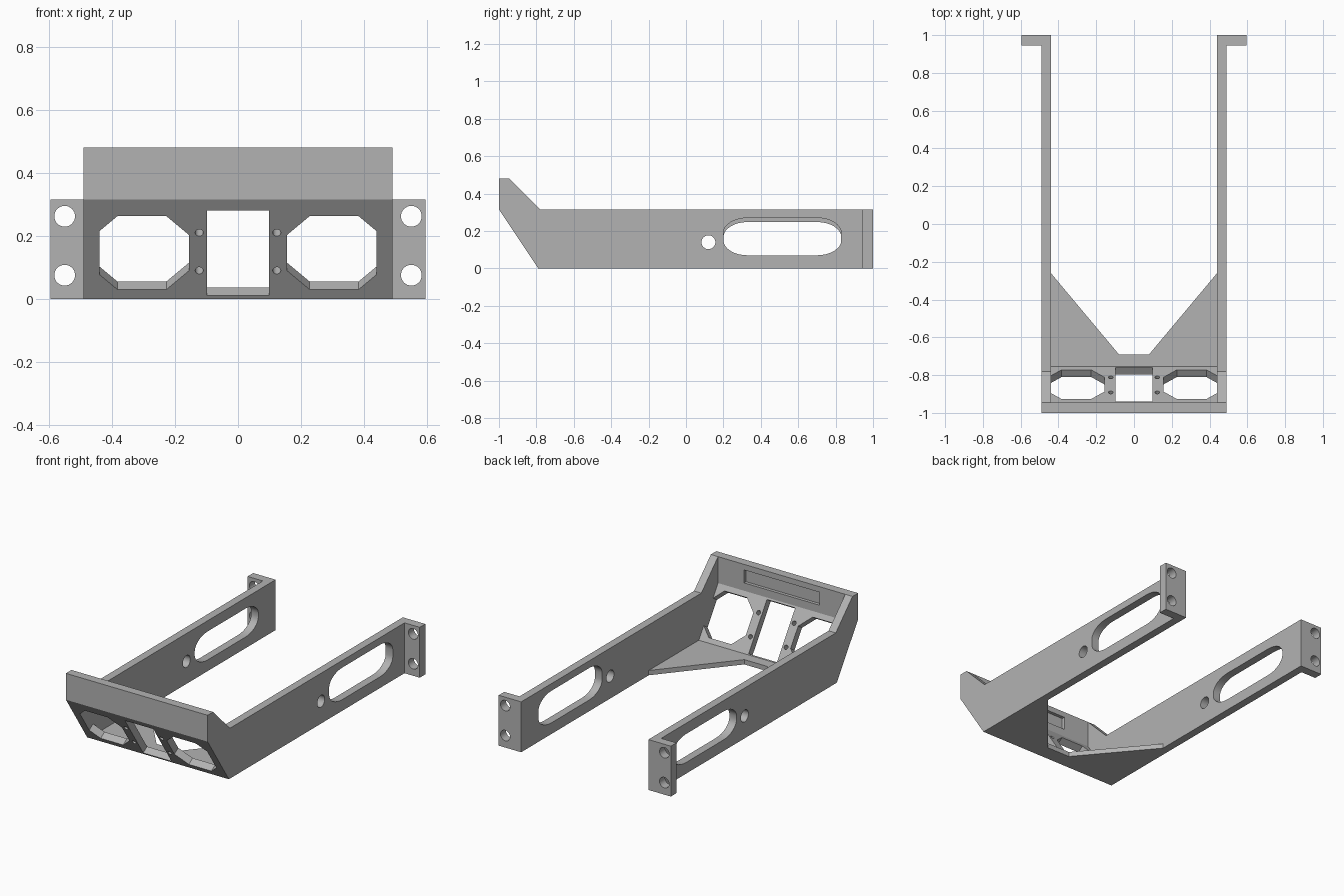
import bpy, bmesh, math
from mathutils import Matrix, Vector

cube = bpy.data.objects.get("Cube")
if cube:
    bpy.data.objects.remove(cube, do_unlink=True)

GREY = (0.45, 0.45, 0.45, 1)
mat = bpy.data.materials.new("plain_grey")
mat.use_nodes = True
mat.diffuse_color = GREY
mat.node_tree.nodes["Principled BSDF"].inputs["Base Color"].default_value = GREY

AXES = {"x": lambda u, v, d: (d, u, v),
        "y": lambda u, v, d: (u, d, v),
        "z": lambda u, v, d: (u, v, d)}


def prism(name, outline, axis, start, end, matrix=None):
    """Extrude a 2D outline along an axis."""
    bm = bmesh.new()
    place = AXES[axis]
    rings = [[bm.verts.new(place(u, v, d)) for u, v in outline] for d in (start, end)]
    n = len(outline)
    for ring in rings:
        bm.faces.new(ring)
    for i in range(n):
        j = (i + 1) % n
        bm.faces.new((rings[0][i], rings[0][j], rings[1][j], rings[1][i]))
    if matrix:
        bm.transform(matrix)
    bmesh.ops.recalc_face_normals(bm, faces=bm.faces)
    mesh = bpy.data.meshes.new(name)
    bm.to_mesh(mesh)
    bm.free()
    mesh.materials.append(mat)
    obj = bpy.data.objects.new(name, mesh)
    bpy.context.collection.objects.link(obj)
    return obj


def box(u0, u1, v0, v1):
    return [(u0, v0), (u1, v0), (u1, v1), (u0, v1)]


def chamfered(u0, u1, v0, v1, c):
    return [(u0 + c, v0), (u1 - c, v0), (u1, v0 + c), (u1, v1 - c),
            (u1 - c, v1), (u0 + c, v1), (u0, v1 - c), (u0, v0 + c)]


def rounded(u0, u1, v0, v1, ru, rv, steps=8):
    pts = []
    corners = [(u1 - ru, v1 - rv), (u0 + ru, v1 - rv), (u0 + ru, v0 + rv), (u1 - ru, v0 + rv)]
    for k, (cu, cv) in enumerate(corners):
        for s in range(steps + 1):
            a = (k + s / steps) * math.pi / 2
            pts.append((cu + ru * math.cos(a), cv + rv * math.sin(a)))
    return pts


def circle(u, v, r, n=32):
    return [(u + r * math.cos(i * math.tau / n), v + r * math.sin(i * math.tau / n))
            for i in range(n)]


def cut(obj, cutters):
    """Subtract the cutters, bake the result and remove the cutters."""
    for c in cutters:
        c.hide_render = True
        mod = obj.modifiers.new("cut", "BOOLEAN")
        mod.operation, mod.solver, mod.object = "DIFFERENCE", "EXACT", c
    bpy.context.view_layer.update()
    graph = bpy.context.evaluated_depsgraph_get()
    baked = bpy.data.meshes.new_from_object(obj.evaluated_get(graph))
    obj.modifiers.clear()
    obj.data = baked
    for c in cutters:
        bpy.data.objects.remove(c, do_unlink=True)
    bpy.ops.object.select_all(action="DESELECT")
    obj.select_set(True)
    bpy.context.view_layer.objects.active = obj
    bpy.ops.object.shade_smooth_by_angle(angle=math.radians(25))


INNER, OUTER, TOP = 0.44, 0.49, 0.315

# Side walls with a long slot and a round hole, and rear mounting tabs
wall = [(-1, 0.48), (-0.945, 0.48), (-0.78, TOP), (1, TOP), (1, 0), (-0.79, 0), (-1, TOP)]
for side, s, slot_top in (("left", 1, 0.27), ("right", -1, 0.248)):
    obj = prism(side + "_side_wall", wall, "x", s * INNER, s * OUTER)
    slot = rounded(0.2, 0.83, 0.07, slot_top, 0.13, 0.08)
    cut(obj, [prism("slot_cutter", slot, "x", s * 0.4, s * 0.55),
              prism("hole_cutter", circle(0.12, 0.14, 0.037), "x", s * 0.4, s * 0.55)])
    tab = prism(side + "_mounting_tab", box(s * OUTER, s * 0.595, 0, TOP), "y", 0.945, 1)
    cut(tab, [prism("screw_cutter", circle(s * 0.55, z, 0.033), "y", 0.9, 1.05)
              for z in (0.075, 0.262)])

# Front panel: sloped lower face under an upright lip
panel = prism("front_panel", [(-0.79, 0), (-1, TOP), (-1, 0.48), (-0.945, 0.48),
                              (-0.945, TOP), (-0.735, 0)], "x", -INNER, INNER)
slope = Vector((0, -0.21, TOP)).normalized()
across = Vector((1, 0, 0))
tilt = Matrix((across, slope, across.cross(slope))).transposed().to_4x4()
tilt.translation = (0, -0.79, 0)


def panel_cutter(outline):
    return prism("panel_cutter", outline, "z", -0.1, 0.1, tilt)


cutters = [panel_cutter(box(-0.098, 0.098, 0.012, 0.337)),
           prism("recess_cutter", box(-0.26, 0.26, 0.364, 0.445), "y", -0.965, -0.9)]
for s in (1, -1):
    lo, hi = sorted((s * 0.155, s * 0.455))
    cutters.append(panel_cutter(chamfered(lo, hi, 0.036, 0.315, 0.072)))
    cutters += [panel_cutter(circle(s * 0.123, v, 0.013, 20)) for v in (0.108, 0.252)]
cut(panel, cutters)

# Floor gusset joining the panel and the walls
prism("floor_gusset", [(-INNER, -0.76), (-INNER, -0.26), (-0.08, -0.69), (0.08, -0.69),
                       (INNER, -0.26), (INNER, -0.76)], "z", 0, 0.03)
